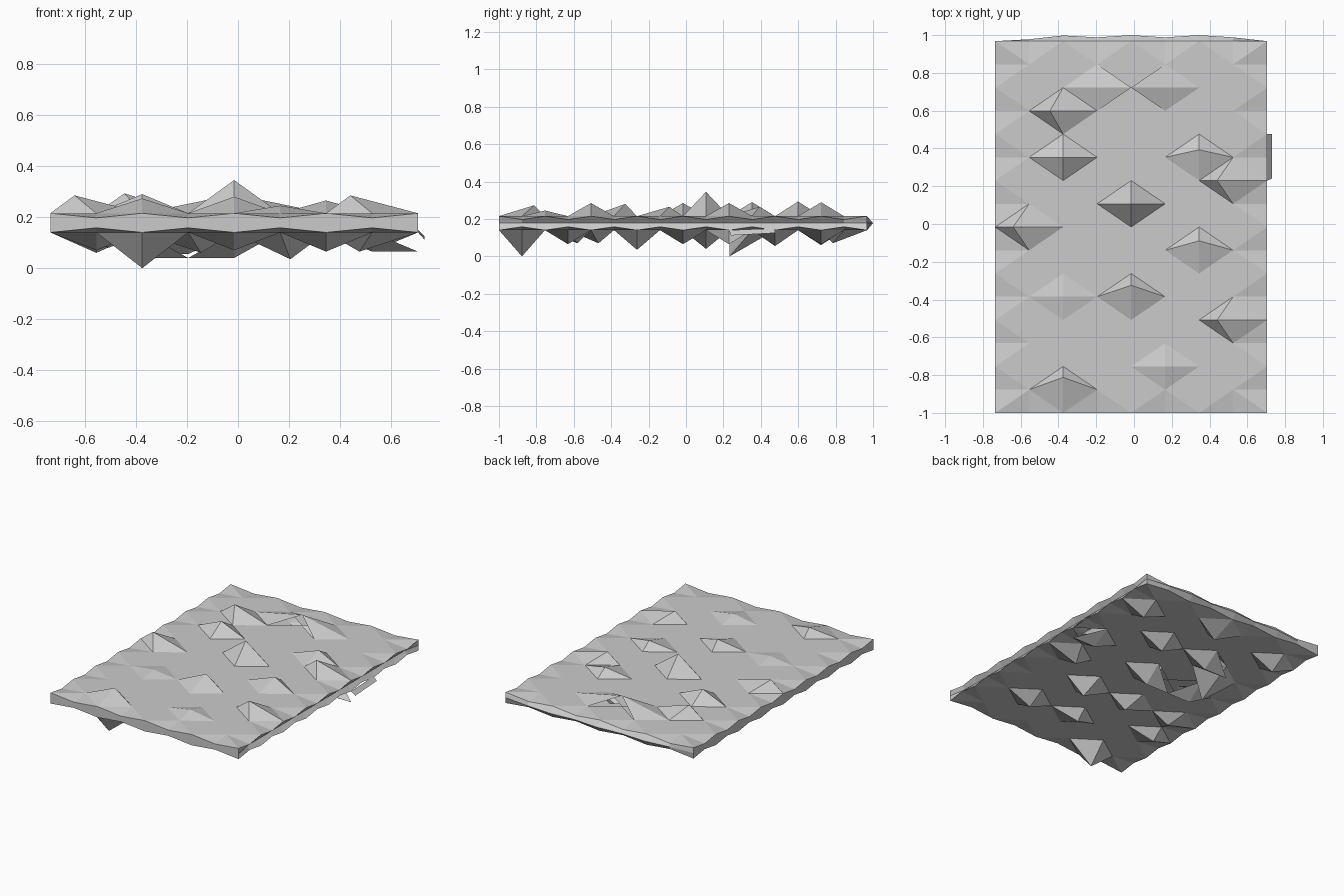
import bpy

if "Cube" in bpy.data.objects:
    bpy.data.objects.remove(bpy.data.objects["Cube"])

NX, NY = 8, 16
X0, Y0, DX, DY = -0.735, -1.0, 0.18, 0.123
TOP, BOT, DIP = 0.215, 0.14, 0.018

# (column, row): (shift x, shift y, height, lifted corner or None)
STUDS = {
    (2, 13): (-0.07, 0, 0.078, None), (2, 11): (0, 0, 0.075, None),
    (4, 9): (0, 0, 0.13, None), (6, 7): (0, 0.05, 0.05, None),
    (4, 5): (0, 0.06, 0.065, None), (7, 4): (-0.085, 0, 0.07, None),
    (5, 2): (0, 0, 0.03, None), (2, 1): (0, 0.065, 0.058, None),
    (2, 5): (0, 0, 0.022, None), (1, 8): (-0.085, 0, 0.07, None),
    (7, 10): (-0.085, 0, 0.07, None), (6, 11): (0, 0.04, 0.05, None),
    (3, 14): (0, 0, 0.037, (1, 0)), (5, 14): (0, 0, 0.037, (-1, 0)),
}
SPIKES = {
    (2, 1): (0, 0, 0.14, None), (2, 11): (0, -0.12, 0.14, None),
    (6, 3): (0, 0, 0.075, None), (7, 10): (0, 0, 0.075, (1, 0)),
    (7, 14): (0, 0, 0.075, None), (5, 12): (0, 0, 0.085, None),
    (7, 8): (-0.05, 0, 0.075, None), (5, 6): (0.04, 0, 0.105, None),
    (4, 9): (0, 0, 0.1, (-1, 0)), (4, 3): (0, 0.05, 0.07, None),
    (3, 6): (0.05, 0, 0.08, None), (4, 15): (0, -0.06, 0.07, None),
    (3, 12): (0, 0, 0.085, (-1, 0)), (1, 14): (0, 0, 0.08, None),
    (1, 4): (0, 0.04, 0.07, None), (2, 9): (0, 0, 0.1, (1, 0)),
    (1, 6): (0.05, 0, 0.06, None),
}


def make(name, verts, faces):
    mesh = bpy.data.meshes.new(name)
    mesh.from_pydata(verts, [], faces)
    obj = bpy.data.objects.new(name, mesh)
    bpy.context.collection.objects.link(obj)
    return obj


def pos(i, j, z):
    return (X0 + i * DX, Y0 + j * DY, z)


def edge_z(i, j, z, sign):
    """Odd border points dip toward the middle of the slab."""
    border = i in (0, NX) or j in (0, NY)
    return z - sign * DIP if border and (i + j) % 2 else z


def skin(name, z, sign, bumps):
    """Tile a surface with four-triangle diamonds, some of them raised."""
    verts, faces = [], []
    ring = [(1, 0), (0, 1), (-1, 0), (0, -1)]
    for i in range(NX + 1):
        for j in range(NY + 1):
            if (i + j) % 2 == 0:
                continue
            sx, sy, h, lifted = bumps.get((i, j), (0, 0, 0, None))
            x, y, cz = pos(i, j, edge_z(i, j, z, sign))
            apex = (x + sx, y + sy, cz + sign * h)

            def corner(d):
                lift = 2 * h if sign > 0 else h
                return pos(i + d[0], j + d[1], z + (sign * lift if d == lifted else 0))

            for k in range(4):
                a, b = ring[k], ring[(k + 1) % 4]
                if all(0 <= i + d[0] <= NX and 0 <= j + d[1] <= NY for d in (a, b)):
                    n = len(verts)
                    verts += [apex, corner(a), corner(b)]
                    faces.append((n, n + 1, n + 2) if sign > 0 else (n, n + 2, n + 1))
    return make(name, verts, faces)


def wall(name, path, push):
    """Side wall between both skins, with a pushed middle row."""
    verts, faces = [], []
    for k, (i, j) in enumerate(path):
        x, y, _ = pos(i, j, 0)
        px, py = push(k)
        verts += [(x, y, edge_z(i, j, BOT, -1)), (x + px, y + py, (TOP + BOT) / 2),
                  (x, y, edge_z(i, j, TOP, 1))]
    for k in range(len(path) - 1):
        a, b = 3 * k, 3 * k + 3
        faces += [(a, b, b + 1, a + 1), (a + 1, b + 1, b + 2, a + 2)]
    return make(name, verts, faces)


# studded upper surface and spiked underside
skin("upper_surface", TOP, 1, STUDS)
skin("underside", BOT, -1, SPIKES)

# four edges: flat front and left, grooved right, bulging back
wall("front_edge", [(i, 0) for i in range(NX + 1)], lambda k: (0, 0))
wall("left_edge", [(0, j) for j in range(NY, -1, -1)], lambda k: (0, 0))
wall("right_edge", [(NX, j) for j in range(NY + 1)],
     lambda k: (-0.025 if 0 < k < NY else 0, 0))
bulge = [0, 0.02, 0.032, 0.02, 0.032, 0.02, 0.03, 0.01, 0]
wall("back_edge", [(i, NY) for i in range(NX, -1, -1)], lambda k: (0, bulge[k]))

# small loose flap sticking out of the right edge
make("side_flap", [(0.705, 0.23, 0.14), (0.73, 0.24, 0.112), (0.73, 0.476, 0.125),
                   (0.705, 0.476, 0.15)], [(0, 1, 2, 3)])
